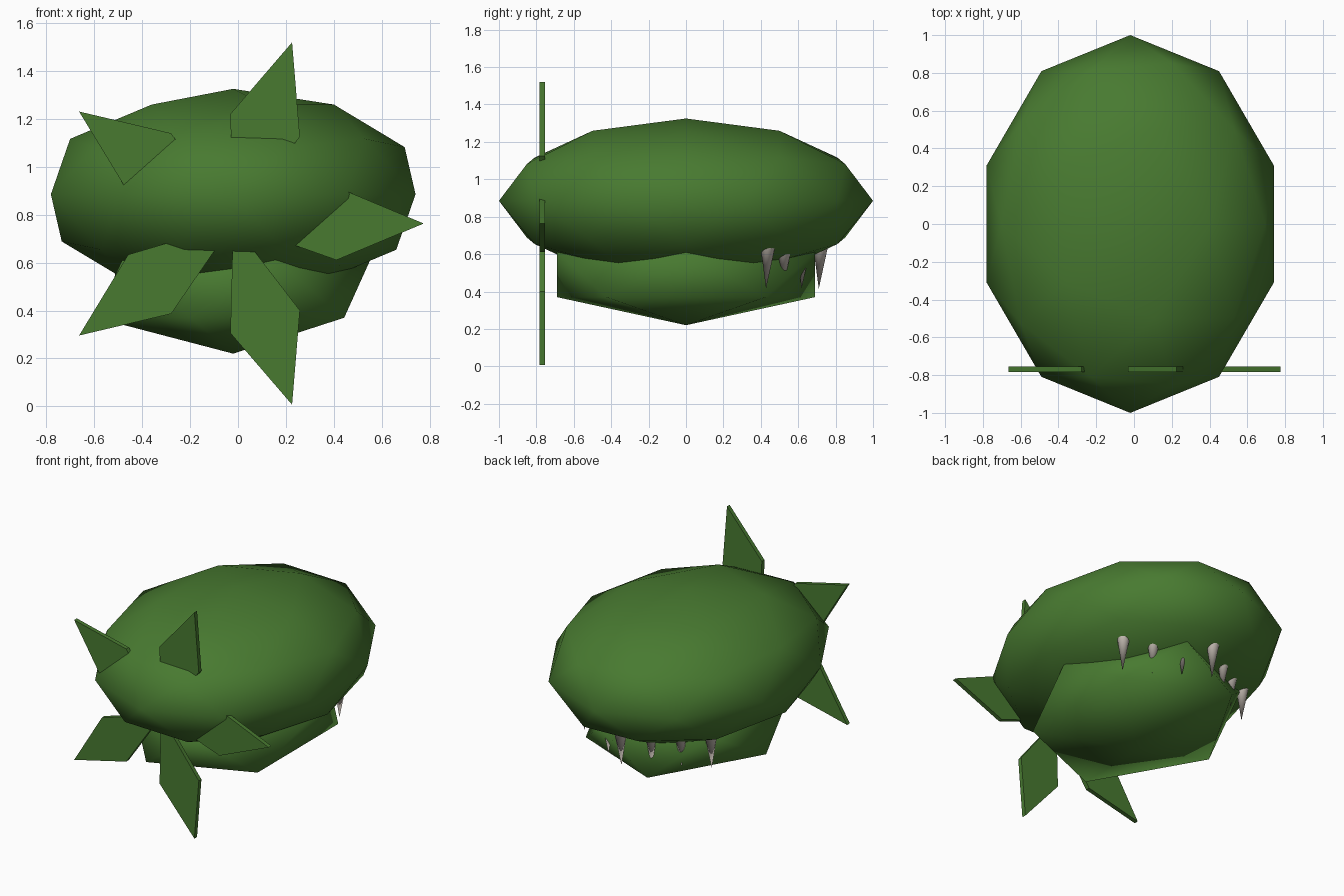
import bpy, bmesh, math
from mathutils import Matrix, Vector

if "Cube" in bpy.data.objects:
    bpy.data.objects.remove(bpy.data.objects["Cube"])

CX = -0.02  # shared centre line


def material(name, rgb):
    m = bpy.data.materials.new(name)
    m.diffuse_color = (*rgb, 1)
    m.use_nodes = True
    m.node_tree.nodes["Principled BSDF"].inputs["Base Color"].default_value = m.diffuse_color
    return m


green = material("leaf green", (0.065, 0.195, 0.030))
ivory = material("tooth ivory", (0.62, 0.56, 0.50))


def finish(name, bm, mat, smooth):
    bmesh.ops.recalc_face_normals(bm, faces=bm.faces)
    for f in bm.faces:
        f.smooth = smooth
    mesh = bpy.data.meshes.new(name)
    bm.to_mesh(mesh)
    bm.free()
    mesh.materials.append(mat)
    ob = bpy.data.objects.new(name, mesh)
    bpy.context.collection.objects.link(ob)
    return ob


def ellipsoid(name, subdivisions, z, radii):
    bm = bmesh.new()
    mat = Matrix.Translation((CX, 0, z)) @ Matrix.Diagonal((*radii, 1))
    bmesh.ops.create_icosphere(bm, subdivisions=subdivisions, radius=1, matrix=mat)
    return finish(name, bm, green, True)


# Upper head and lower jaw
ellipsoid("head", 2, 0.885, (0.80, 1.0, 0.44))
ellipsoid("jaw", 1, 0.491, (0.64, 0.81, 0.271))


# Five kite-shaped leaves fanned around the stem end
def leaf(index):
    turn = math.radians(72 * index)
    side = math.radians(19.5)
    kite = [(0, 0), (0.457, -side), (0.795, 0), (0.457, side)]
    bm = bmesh.new()
    face = bm.faces.new([bm.verts.new((CX + r * math.cos(turn + a), -0.783,
                                       0.763 + r * math.sin(turn + a)))
                         for r, a in kite])
    ext = bmesh.ops.extrude_face_region(bm, geom=[face])
    new = [g for g in ext["geom"] if isinstance(g, bmesh.types.BMVert)]
    bmesh.ops.translate(bm, verts=new, vec=Vector((0, 0.028, 0)))
    finish(f"leaf_{index + 1}", bm, green, False)


for i in range(5):
    leaf(i)


# Pointed teeth hanging along the mouth
def tooth(name, x, y):
    bm = bmesh.new()
    top, tip = 0.70, 0.415
    bmesh.ops.create_cone(bm, cap_ends=True, segments=16, radius1=0.0, radius2=0.05,
                          depth=top - tip,
                          matrix=Matrix.Translation((CX + x, y, (top + tip) / 2)))
    bmesh.ops.remove_doubles(bm, verts=bm.verts, dist=1e-5)
    for v in bm.verts:  # tips lean slightly inward
        if v.co.z < 0.5:
            v.co.y -= 0.012
    ob = finish(name, bm, ivory, True)
    for p in ob.data.polygons:  # keep the flat cap flat
        p.use_smooth = len(p.vertices) < 5


tooth("middle_tooth", 0, 0.722)
for x, y, label in [(0.16, 0.63, "inner"), (0.31, 0.53, "outer"), (0.47, 0.44, "corner")]:
    for s, hand in [(-1, "left"), (1, "right")]:
        tooth(f"{label}_tooth_{hand}", s * x, y)
